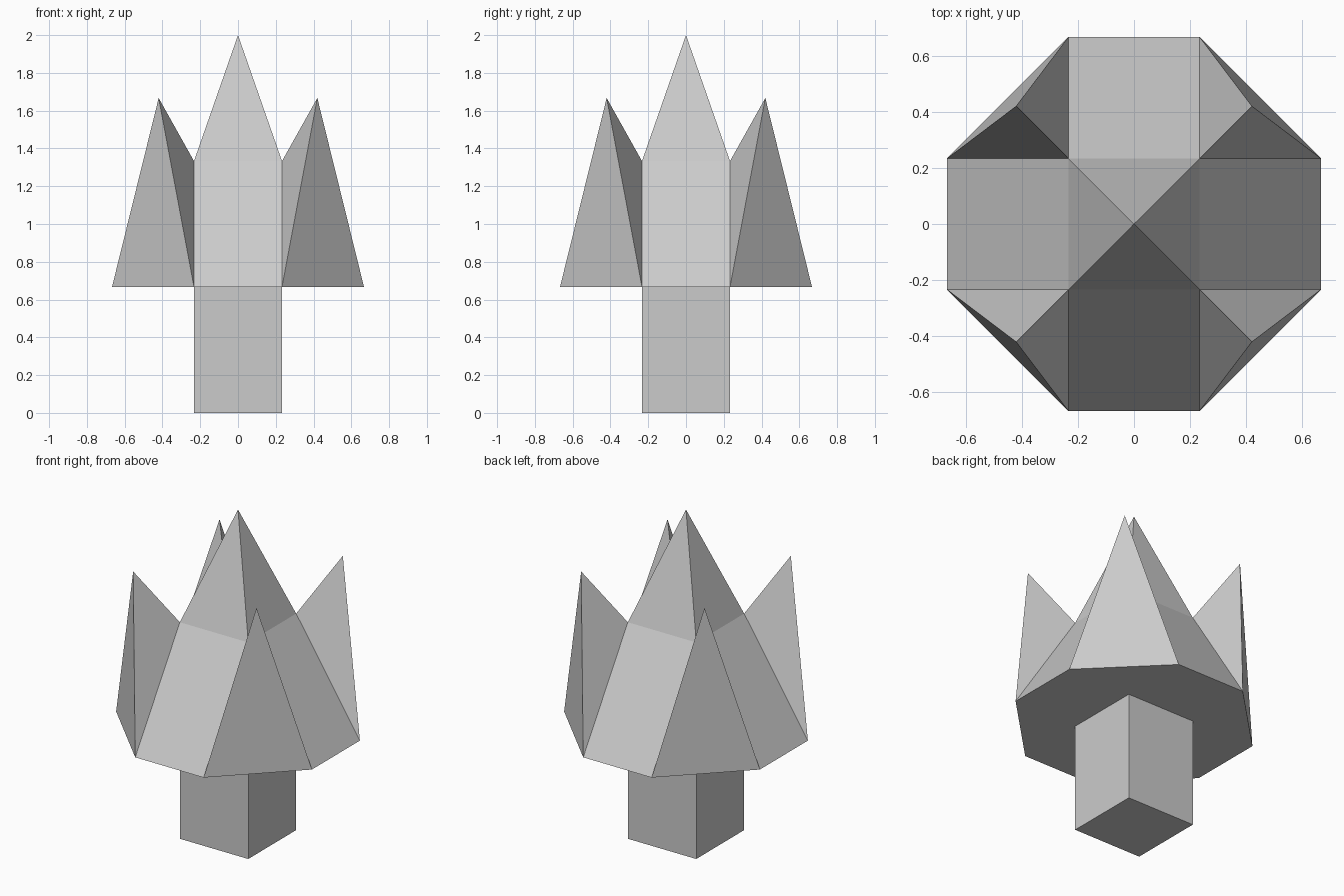
import bpy
import bmesh
from mathutils import Matrix, Vector
from math import pi

cube = bpy.data.objects.get("Cube")
if cube:
    bpy.data.objects.remove(cube, do_unlink=True)

HALF = 0.233          # half width of the trunk and of each slope
REACH = 0.667         # outer reach of the crown
BASE, SHOULDER, TOP = 0.667, 1.333, 2.0
SPIKE, SPIKE_TOP = 0.42, 1.667

grey = bpy.data.materials.new("plain_grey")
grey.use_nodes = True
colour = (0.6, 0.6, 0.6, 1)
grey.diffuse_color = colour
grey.node_tree.nodes["Principled BSDF"].inputs["Base Color"].default_value = colour


def make_object(name, bm):
    bmesh.ops.remove_doubles(bm, verts=bm.verts, dist=0.001)
    bmesh.ops.recalc_face_normals(bm, faces=bm.faces)
    mesh = bpy.data.meshes.new(name)
    bm.to_mesh(mesh)
    bm.free()
    mesh.materials.append(grey)
    obj = bpy.data.objects.new(name, mesh)
    bpy.context.collection.objects.link(obj)
    return obj


# Square trunk
bm = bmesh.new()
bmesh.ops.create_cube(bm, size=1, matrix=Matrix.Translation((0, 0, BASE / 2))
                      @ Matrix.Diagonal((2 * HALF, 2 * HALF, BASE, 1)))
make_object("trunk", bm)

# Crown: one quarter (slope, roof and corner spike) turned four times
bm = bmesh.new()
peak = Vector((0, 0, TOP))
rim_left = Vector((-HALF, -REACH, BASE))
rim_right = Vector((HALF, -REACH, BASE))
rim_next = Vector((REACH, -HALF, BASE))
shoulder_left = Vector((-HALF, -HALF, SHOULDER))
shoulder_right = Vector((HALF, -HALF, SHOULDER))
tip = Vector((SPIKE, -SPIKE, SPIKE_TOP))
quarter = [
    (rim_left, rim_right, shoulder_right, shoulder_left),   # slope
    (shoulder_left, shoulder_right, peak),                  # roof
    (rim_right, rim_next, tip),                             # spike outside
    (rim_right, tip, shoulder_right),                       # spike inside
    (rim_next, shoulder_right, tip),
]
underside = []
for i in range(4):
    turn = Matrix.Rotation(i * pi / 2, 3, "Z")
    for points in quarter:
        bm.faces.new([bm.verts.new(turn @ p) for p in points])
    underside += [turn @ rim_left, turn @ rim_right]
bm.faces.new([bm.verts.new(p) for p in underside])
make_object("crown", bm)
